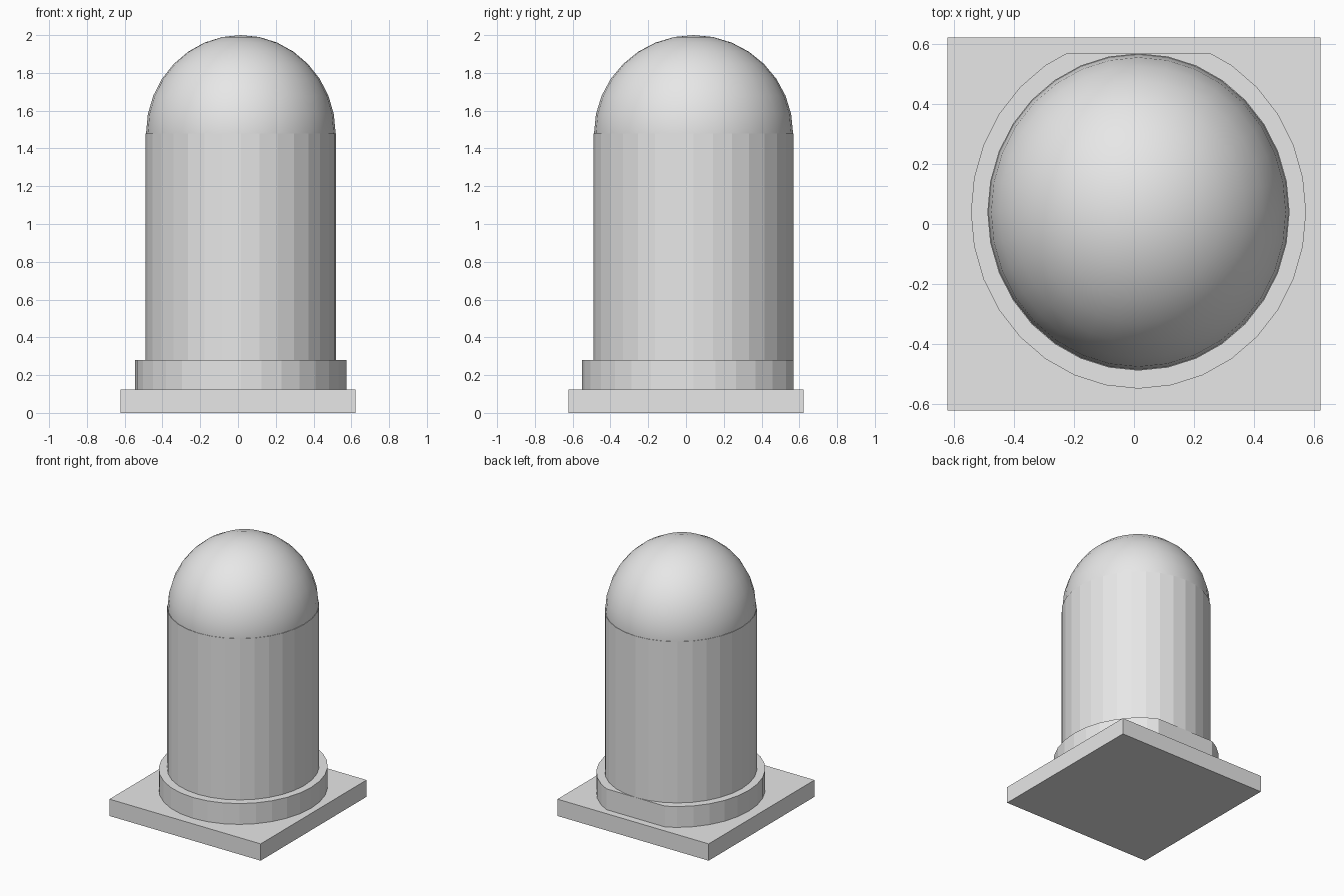
import bpy
import bmesh
from mathutils import Matrix

cube = bpy.data.objects.get("Cube")
if cube:
    bpy.data.objects.remove(cube, do_unlink=True)

# Single light grey material
GREY = (0.8, 0.8, 0.8, 1)
grey = bpy.data.materials.new("light grey")
grey.use_nodes = True
grey.diffuse_color = GREY
grey.node_tree.nodes["Principled BSDF"].inputs["Base Color"].default_value = GREY

CX, CY = 0.015, 0.04   # axis of the round parts
SIDES = 32


def add_part(name, bm, smooth=False):
    bmesh.ops.recalc_face_normals(bm, faces=bm.faces[:])
    for face in bm.faces:
        face.smooth = smooth
    mesh = bpy.data.meshes.new(name)
    bm.to_mesh(mesh)
    bm.free()
    mesh.materials.append(grey)
    obj = bpy.data.objects.new(name, mesh)
    bpy.context.collection.objects.link(obj)
    return obj


def placed(x, y, z, sx, sy, sz):
    return Matrix.Translation((x, y, z)) @ Matrix.Diagonal((sx, sy, sz, 1))


def elliptic_cylinder(rx, ry, z0, z1):
    bm = bmesh.new()
    bmesh.ops.create_cone(bm, cap_ends=True, segments=SIDES, radius1=1, radius2=1, depth=1,
                          matrix=placed(CX, CY, (z0 + z1) / 2, rx, ry, z1 - z0))
    return bm


def cut_away(bm, point, normal, fill=False):
    geom = bm.verts[:] + bm.edges[:] + bm.faces[:]
    cut = bmesh.ops.bisect_plane(bm, geom=geom, plane_co=point, plane_no=normal, clear_outer=True)
    if fill:
        edges = [e for e in cut["geom_cut"] if isinstance(e, bmesh.types.BMEdge)]
        bmesh.ops.holes_fill(bm, edges=edges)


# Square base plate
bm = bmesh.new()
bmesh.ops.create_cube(bm, size=1, matrix=placed(0, 0, 0.0625, 1.245, 1.245, 0.125))
add_part("base_plate", bm)

# Round collar with one flat at the back
bm = elliptic_cylinder(0.56, 0.59, 0.125, 0.28)
cut_away(bm, (0, 0.57, 0), (0, 1, 0), fill=True)
add_part("collar", bm)

# Faceted straight body
add_part("body", elliptic_cylinder(0.505, 0.53, 0.28, 1.48))

# Smooth half-round dome, sitting just inside the body rim
bm = bmesh.new()
bmesh.ops.create_uvsphere(bm, u_segments=SIDES, v_segments=16, radius=1,
                          matrix=placed(CX, CY, 1.48, 0.502, 0.527, 0.52))
cut_away(bm, (0, 0, 1.479), (0, 0, -1))
add_part("dome", bm, smooth=True)
